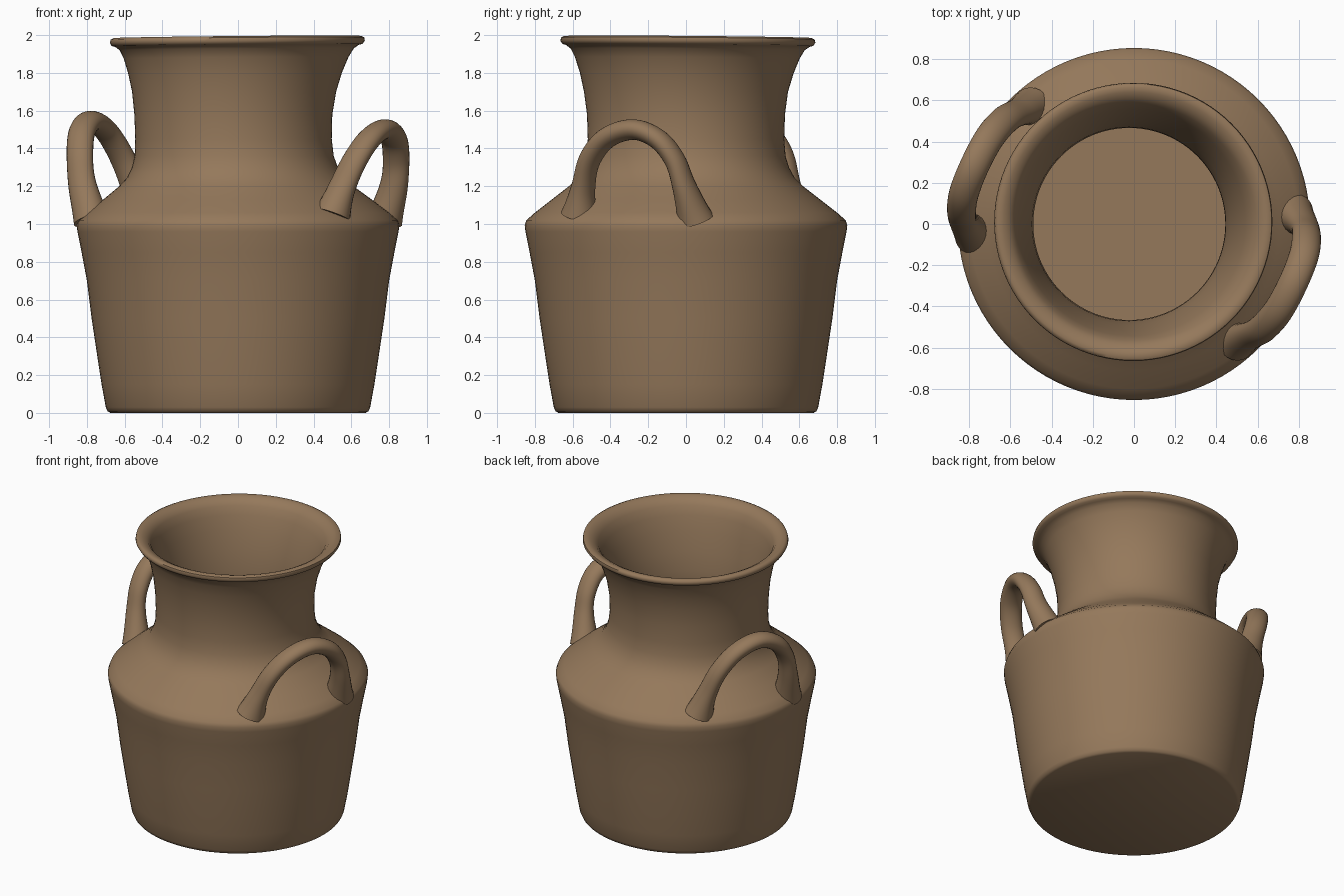
import bpy, bmesh, math
from mathutils import Vector

if "Cube" in bpy.data.objects:
    bpy.data.objects.remove(bpy.data.objects["Cube"])

clay = bpy.data.materials.new("brown clay")
clay.diffuse_color = (0.30, 0.19, 0.105, 1)
clay.use_nodes = True
clay.node_tree.nodes["Principled BSDF"].inputs["Base Color"].default_value = clay.diffuse_color


def finish(bm, name, angle):
    bmesh.ops.recalc_face_normals(bm, faces=bm.faces)
    me = bpy.data.meshes.new(name)
    bm.to_mesh(me)
    bm.free()
    me.materials.append(clay)
    ob = bpy.data.objects.new(name, me)
    bpy.context.collection.objects.link(ob)
    bpy.ops.object.select_all(action='DESELECT')
    ob.select_set(True)
    bpy.context.view_layer.objects.active = ob
    bpy.ops.object.shade_smooth_by_angle(angle=math.radians(angle))
    return ob


def bridge(bm, a, b):
    n = len(a)
    for i in range(n):
        bm.faces.new((a[i], a[(i + 1) % n], b[(i + 1) % n], b[i]))


def spline(pts, steps):
    # Catmull-Rom resampling through all points
    p = [2 * pts[0] - pts[1]] + pts + [2 * pts[-1] - pts[-2]]
    out = []
    for i in range(1, len(p) - 2):
        a, b, c, d = p[i - 1:i + 3]
        for s in range(steps):
            t = s / steps
            out.append(0.5 * (2 * b + (c - a) * t + (2 * a - 5 * b + 4 * c - d) * t * t
                              + (3 * b - a - 3 * c + d) * t ** 3))
    return out + [pts[-1]]


# Pot: outer wall, rolled rim, hollow inside (radius, height)
outer = [(0.675, 0), (0.69, 0.008), (0.70, 0.03), (0.722, 0.15), (0.745, 0.30), (0.775, 0.5),
         (0.80, 0.7), (0.828, 0.85), (0.85, 0.96), (0.854, 0.995), (0.845, 1.02), (0.80, 1.06),
         (0.71, 1.13), (0.62, 1.20), (0.575, 1.245), (0.545, 1.30), (0.527, 1.36), (0.52, 1.45),
         (0.524, 1.58), (0.54, 1.70), (0.566, 1.80), (0.595, 1.88), (0.62, 1.925), (0.645, 1.943),
         (0.664, 1.948), (0.675, 1.965), (0.671, 1.982), (0.655, 1.99)]
inner = [(0.63, 1.985), (0.60, 1.97), (0.575, 1.94), (0.55, 1.88), (0.52, 1.78), (0.49, 1.65),
         (0.47, 1.52), (0.466, 1.42), (0.475, 1.34), (0.51, 1.26), (0.57, 1.18), (0.68, 1.09),
         (0.79, 1.0), (0.785, 0.9), (0.735, 0.5), (0.66, 0.05)]
N = 96
bm = bmesh.new()
rings = []
for r, z in outer + inner:
    # the neck leans slightly to the left, the rim is slightly tilted
    lean = -0.025 * math.sin(math.pi * min(max((z - 1.1) / 0.87, 0), 1))
    tilt = min(max((z - 1.7) / 0.25, 0), 1)
    ring = []
    for i in range(N):
        a = math.tau * i / N
        x, y = r * math.cos(a), r * math.sin(a)
        ring.append(bm.verts.new((x + lean - 0.003 * tilt, y + 0.01 * tilt,
                                  z + tilt * (0.009 * x - 0.008 * y))))
    rings.append(ring)
for a, b in zip(rings, rings[1:]):
    bridge(bm, a, b)
bm.faces.new(rings[0])
bm.faces.new(rings[-1])
finish(bm, "pot_body", 50)

# Loop handles with an oval section that flares into the shoulder
path = [(0.50, -0.565, 1.05), (0.55, -0.545, 1.19), (0.62, -0.51, 1.34), (0.70, -0.42, 1.455),
        (0.775, -0.28, 1.50), (0.825, -0.15, 1.45), (0.837, -0.06, 1.34), (0.825, -0.01, 1.2),
        (0.775, 0.05, 1.02)]


def handle(name, side, lift):
    pts = [Vector((side * x, side * y, z + lift * min(max((z - 1.1) / 0.4, 0), 1)))
           for x, y, z in path]
    line = spline(pts, 6)
    out_dir = Vector((0.9 * side, -0.43 * side, 0.15)).normalized()
    bm = bmesh.new()
    rings = []
    last = len(line) - 1
    for k, p in enumerate(line):
        t = (line[min(k + 1, last)] - line[max(k - 1, 0)]).normalized()
        u = (out_dir - t * out_dir.dot(t)).normalized()
        v = t.cross(u)
        e = max(0, 1 - min(k, last - k) / 10) ** 2
        w, h = 0.072 + 0.025 * e, 0.054 + 0.045 * e
        rings.append([bm.verts.new(p + u * w * math.cos(math.tau * i / 24)
                                   + v * h * math.sin(math.tau * i / 24)) for i in range(24)])
    for a, b in zip(rings, rings[1:]):
        bridge(bm, a, b)
    bm.faces.new(rings[0])
    bm.faces.new(rings[-1])
    finish(bm, name, 60)


handle("right_handle", 1, 0.0)
handle("left_handle", -1, 0.045)
